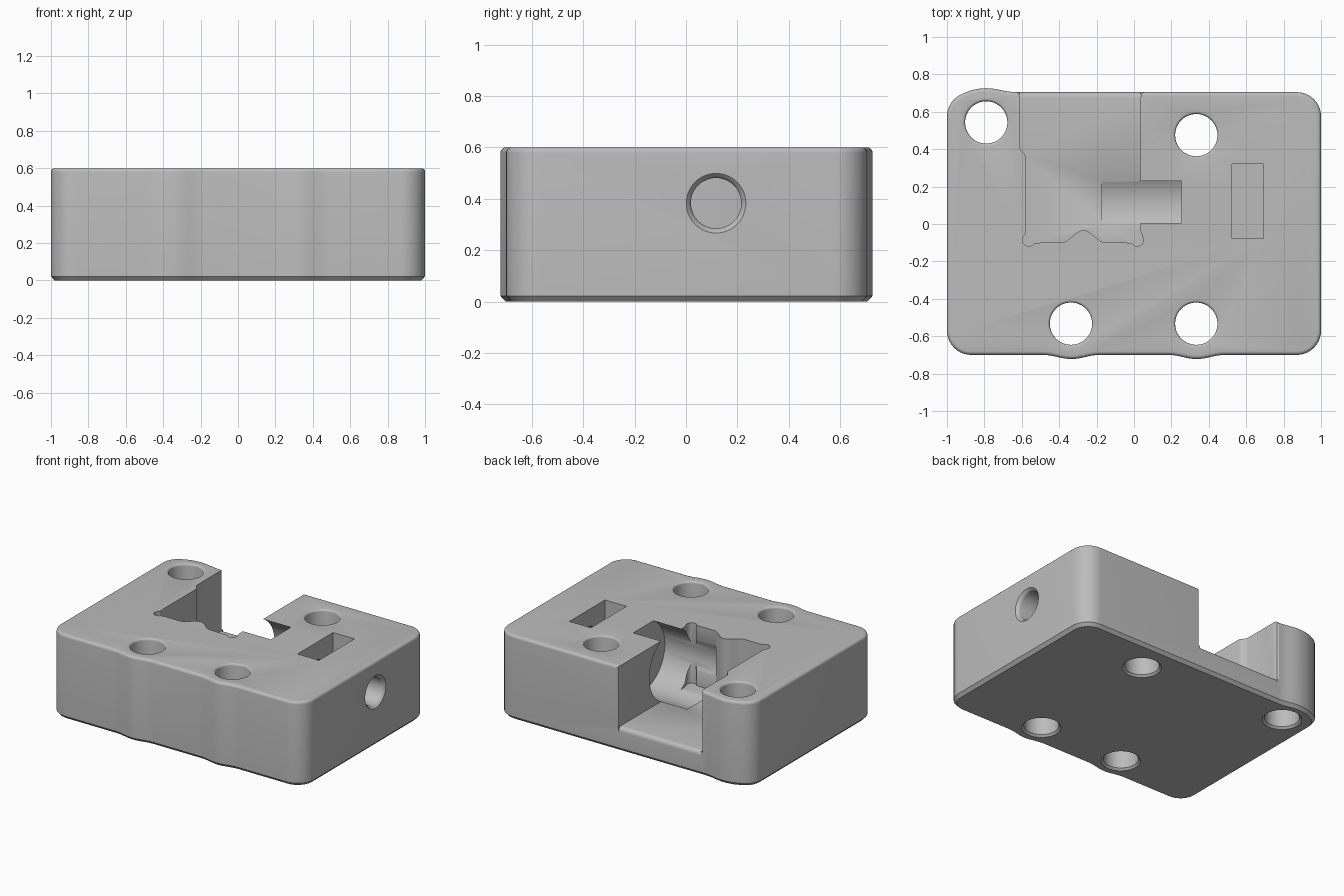
import bpy, bmesh, math
from mathutils import Vector

if "Cube" in bpy.data.objects:
    bpy.data.objects.remove(bpy.data.objects["Cube"])

gray = bpy.data.materials.new("plain gray")
gray.diffuse_color = (0.5, 0.5, 0.5, 1)
gray.use_nodes = True
gray.node_tree.nodes["Principled BSDF"].inputs["Base Color"].default_value = gray.diffuse_color


def offset(pts, d):
    """Move a counter-clockwise closed outline outward by d."""
    out = []
    for i, p in enumerate(pts):
        a, b = Vector(pts[i - 1]), Vector(pts[(i + 1) % len(pts)])
        p = Vector(p)
        u, v = (p - a).normalized(), (b - p).normalized()
        n1, n2 = Vector((u.y, -u.x)), Vector((v.y, -v.x))
        n = (n1 + n2) / max(0.4, 1 + n1.dot(n2))
        out.append(p + n * d)
    return out


def solid(name, pts, levels, place=lambda x, y, z: (x, y, z)):
    """Stack offset copies of an outline; levels are (height, offset)."""
    bm = bmesh.new()
    rings = [[bm.verts.new(place(p[0], p[1], z)) for p in offset(pts, d)] for z, d in levels]
    n = len(pts)
    for low, high in zip(rings, rings[1:]):
        for i in range(n):
            j = (i + 1) % n
            bm.faces.new((low[i], low[j], high[j], high[i]))
    bm.faces.new(rings[0][::-1])
    bm.faces.new(rings[-1])
    bmesh.ops.recalc_face_normals(bm, faces=bm.faces)
    mesh = bpy.data.meshes.new(name)
    bm.to_mesh(mesh)
    bm.free()
    mesh.materials.append(gray)
    ob = bpy.data.objects.new(name, mesh)
    bpy.context.collection.objects.link(ob)
    return ob


def arc(cx, cy, r, a0, a1, n):
    return [(cx + r * math.cos(math.radians(a0 + (a1 - a0) * i / n)),
             cy + r * math.sin(math.radians(a0 + (a1 - a0) * i / n))) for i in range(n + 1)]


def bump(cx, y, height, half, n=16):
    """Smooth swell along x, left to right."""
    return [(cx - half + 2 * half * i / n,
             y + height * 0.5 * (1 - math.cos(2 * math.pi * i / n))) for i in range(n + 1)]


def circle(cx, cy, r, n=48):
    return arc(cx, cy, r, 0, 360, n)[:-1]


def along_x(y, z, x):
    return (x, y, z)


# Body: rounded block with swells beside the screw holes
R = 0.13
outline = arc(-1 + R, -0.70 + R, R, 180, 270, 10)
outline += bump(-0.335, -0.70, -0.022, 0.15) + bump(0.335, -0.70, -0.022, 0.15)
outline += arc(1 - R, -0.70 + R, R, 270, 360, 10) + arc(1 - R, 0.705 - R, R, 0, 90, 10)
outline += [p for p in bump(-0.79, 0.705, 0.021, 0.16)[::-1] if p[0] > -0.875]
outline += arc(-1 + R, 0.705 - R, R, 112, 180, 8)
f = 0.02
fillet = [(0.6 - f + f * math.sin(t), -f + f * math.cos(t))
          for t in [math.pi / 2 * i / 5 for i in range(6)]]
body = solid("body", outline, [(0, -0.02), (0.022, 0)] + fillet)

cutters = []

# Vertical screw holes with eased rims
e = 0.014
for k, (x, y) in enumerate([(-0.79, 0.543), (0.333, 0.475), (-0.337, -0.533), (0.333, -0.533)]):
    rim = [(0.6 - e + e * math.sin(t), e - e * math.cos(t))
           for t in [math.pi / 2 * i / 4 for i in range(5)]]
    levels = [(-0.05, e), (0, e), (e, 0)] + rim + [(0.65, e)]
    cutters.append(solid(f"screw_hole_cutter_{k}", circle(x, y, 0.113), levels))

# Pocket open to the back, with corner reliefs and a swell in its front wall
pocket = [(0.055, 0.8), (-0.63, 0.8), (-0.63, 0.706), (-0.617, 0.698), (-0.611, 0.68),
          (-0.611, 0.41), (-0.605, 0.395), (-0.586, 0.376), (-0.58, 0.36), (-0.58, -0.05)]
pocket += arc(-0.562, -0.085, 0.034, 150, 300, 8) + [(-0.53, -0.103), (-0.50, -0.10)]
pocket += bump(-0.27, -0.10, 0.067, 0.12)
pocket += [(-0.04, -0.10), (-0.01, -0.103)] + arc(0.017, -0.085, 0.034, 240, 390, 8)
pocket += [(0.036, -0.04), (0.036, 0.68), (0.042, 0.698), (0.055, 0.706)]
floor = 0.17
cutters.append(solid("pocket_cutter", pocket, [(floor, 0), (0.7, 0)]))

# Rounded lip where the pocket floor meets the back
lip = [(0.675, 0.21)] + arc(0.675, floor - 0.03, 0.03, 90, 0, 6) + [(0.76, floor - 0.03), (0.76, 0.21)]
cutters.append(solid("lip_cutter", lip, [(-0.611, 0), (0.036, 0)], along_x))

# Wide cylindrical chamber breaking through the top and the pocket floor
cutters.append(solid("chamber_cutter", circle(0.117, 0.385, 0.243, 72),
                     [(-0.17, 0), (0.255, 0)], along_x))

# Side bore with a rounded mouth
mouth = [(0.975, 0), (0.982, 0.002), (0.99, 0.008), (1.0, 0.018), (1.05, 0.018)]
cutters.append(solid("bore_cutter", circle(0.117, 0.383, 0.098), [(0.2, 0)] + mouth, along_x))

# Nut slot
cutters.append(solid("slot_cutter", [(0.523, -0.078), (0.692, -0.078), (0.692, 0.322), (0.523, 0.322)],
                     [(0.18, 0), (0.7, 0)]))

# Cut everything out of the body
for c in cutters:
    m = body.modifiers.new(c.name, "BOOLEAN")
    m.operation, m.solver, m.object = "DIFFERENCE", "EXACT", c
bpy.context.view_layer.objects.active = body
body.select_set(True)
for c in cutters:
    bpy.ops.object.modifier_apply(modifier=c.name)
for c in cutters:
    bpy.data.objects.remove(c)
bpy.ops.object.shade_smooth_by_angle(angle=math.radians(30))
